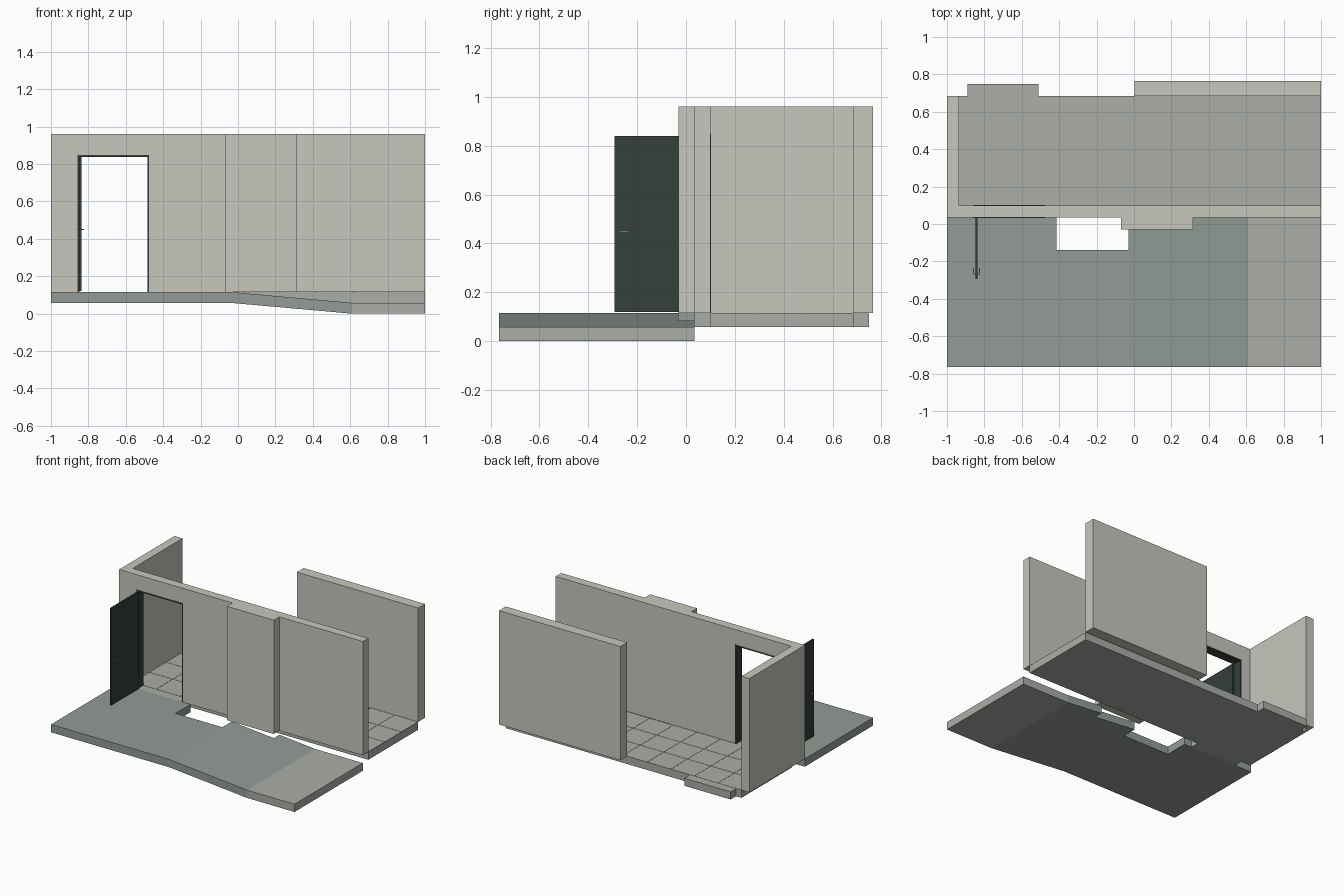
import bpy
import bmesh

if "Cube" in bpy.data.objects:
    bpy.data.objects.remove(bpy.data.objects["Cube"])


def material(name, rgb):
    m = bpy.data.materials.new(name)
    m.diffuse_color = (*rgb, 1)
    m.use_nodes = True
    m.node_tree.nodes["Principled BSDF"].inputs["Base Color"].default_value = m.diffuse_color
    return m


PLASTER = material("plaster", (0.58, 0.57, 0.51))
PAVING = material("paving", (0.29, 0.33, 0.31))
STONE = material("stone", (0.40, 0.42, 0.39))
DARK = material("dark_metal", (0.035, 0.05, 0.045))
STEEL = material("steel", (0.5, 0.5, 0.5))


def extrude(name, lower, upper, mat):
    """Solid between two matching outlines."""
    bm = bmesh.new()
    a = [bm.verts.new(p) for p in lower]
    b = [bm.verts.new(p) for p in upper]
    n = len(a)
    bm.faces.new(a[::-1])
    bm.faces.new(b)
    for i in range(n):
        j = (i + 1) % n
        bm.faces.new((a[i], a[j], b[j], b[i]))
    bmesh.ops.recalc_face_normals(bm, faces=bm.faces)
    mesh = bpy.data.meshes.new(name)
    bm.to_mesh(mesh)
    bm.free()
    mesh.materials.append(mat)
    ob = bpy.data.objects.new(name, mesh)
    bpy.context.collection.objects.link(ob)
    return ob


def plan(name, outline, z0, z1, mat):
    """Floor-plan outline raised from z0 to z1; heights may vary with x."""
    f0 = z0 if callable(z0) else lambda x: z0
    f1 = z1 if callable(z1) else lambda x: z1
    return extrude(name, [(x, y, f0(x)) for x, y in outline],
                   [(x, y, f1(x)) for x, y in outline], mat)


def elevation(name, outline, y0, y1, mat):
    """Front-view outline pushed from y0 to y1."""
    return extrude(name, [(x, y0, z) for x, z in outline],
                   [(x, y1, z) for x, z in outline], mat)


def box(name, x0, x1, y0, y1, z0, z1, mat):
    return plan(name, [(x0, y0), (x1, y0), (x1, y1), (x0, y1)], z0, z1, mat)


FLOOR, TOP, T = 0.115, 0.96, 0.058      # floor level, wall top, slab thickness
Y0, YF, YI, YB = -0.765, 0.035, 0.10, 0.685
DX0, DX1, DZ = -0.857, -0.475, 0.848    # doorway
RX0, RX1 = -0.03, 0.61                  # ramp ends


def pavement_top(x):
    t = min(max((x - RX0) / (RX1 - RX0), 0), 1)
    return FLOOR + (T - FLOOR) * t


def pavement_base(x):
    return pavement_top(x) - T


# Pavement: raised platform, ramp and lower landing
plan("platform", [(-1, Y0), (RX0, Y0), (RX0, -0.14), (-0.415, -0.14),
                  (-0.415, YF), (-1, YF)], pavement_base, pavement_top, PAVING)
plan("ramp", [(RX0, Y0), (RX1, Y0), (RX1, YF), (0.315, YF),
              (0.315, -0.03), (RX0, -0.03)], pavement_base, pavement_top, PAVING)
box("lower_landing", RX1, 1, Y0, YF, 0, T, STONE)

# Interior slab with front and rear thresholds
G = 0.0015
plan("floor_slab", [(-0.935, YI), (DX0, YI), (DX0, YF), (DX1, YF), (DX1, YI),
                    (1, YI), (1, YB), (-0.51, YB), (-0.51, 0.748),
                    (-0.89, 0.748), (-0.89, YB), (-0.935, YB)],
     FLOOR - T, FLOOR - G, STONE)

# Floor tiles separated by narrow joints
nx, ny = 10, 3
sx, sy = 1.935 / nx, (YB - YI) / ny
for i in range(nx):
    for j in range(ny):
        x, y = -0.935 + i * sx, YI + j * sy
        box("floor_tile", x + G, x + sx - G, y + G, y + sy - G,
            FLOOR - G, FLOOR, STONE)

# Walls
elevation("front_wall", [(-1, FLOOR), (DX0, FLOOR), (DX0, DZ), (DX1, DZ),
                         (DX1, FLOOR), (1, FLOOR), (1, TOP), (-1, TOP)],
          YF, YI, PLASTER)
box("wall_pier", -0.07, 0.315, -0.03, YF, FLOOR, TOP, PLASTER)
box("left_wall", -1, -0.935, YI, YB, FLOOR, TOP, PLASTER)
box("back_wall", 0.003, 1, YB, 0.765, FLOOR, TOP, PLASTER)

# Door frame lining the opening
W = 0.009
elevation("door_frame", [(DX0, FLOOR), (DX0 + W, FLOOR), (DX0 + W, DZ - W),
                         (DX1 - W, DZ - W), (DX1 - W, FLOOR), (DX1, FLOOR),
                         (DX1, DZ), (DX0, DZ)], YF - 0.002, YI + 0.002, DARK)

# Open door leaf and its handles
LX0, LX1 = DX0 + W, DX0 + W + 0.012
box("door_leaf", LX0, LX1, -0.293, YF, FLOOR + 0.005, DZ - W, DARK)
for side, edge in ((1, LX1), (-1, LX0)):
    a, b = sorted((edge, edge + side * 0.012))
    box("handle_stem", a, b, -0.270, -0.263, 0.447, 0.453, STEEL)
    a, b = sorted((edge + side * 0.008, edge + side * 0.013))
    box("handle_lever", a, b, -0.267, -0.235, 0.447, 0.453, STEEL)
